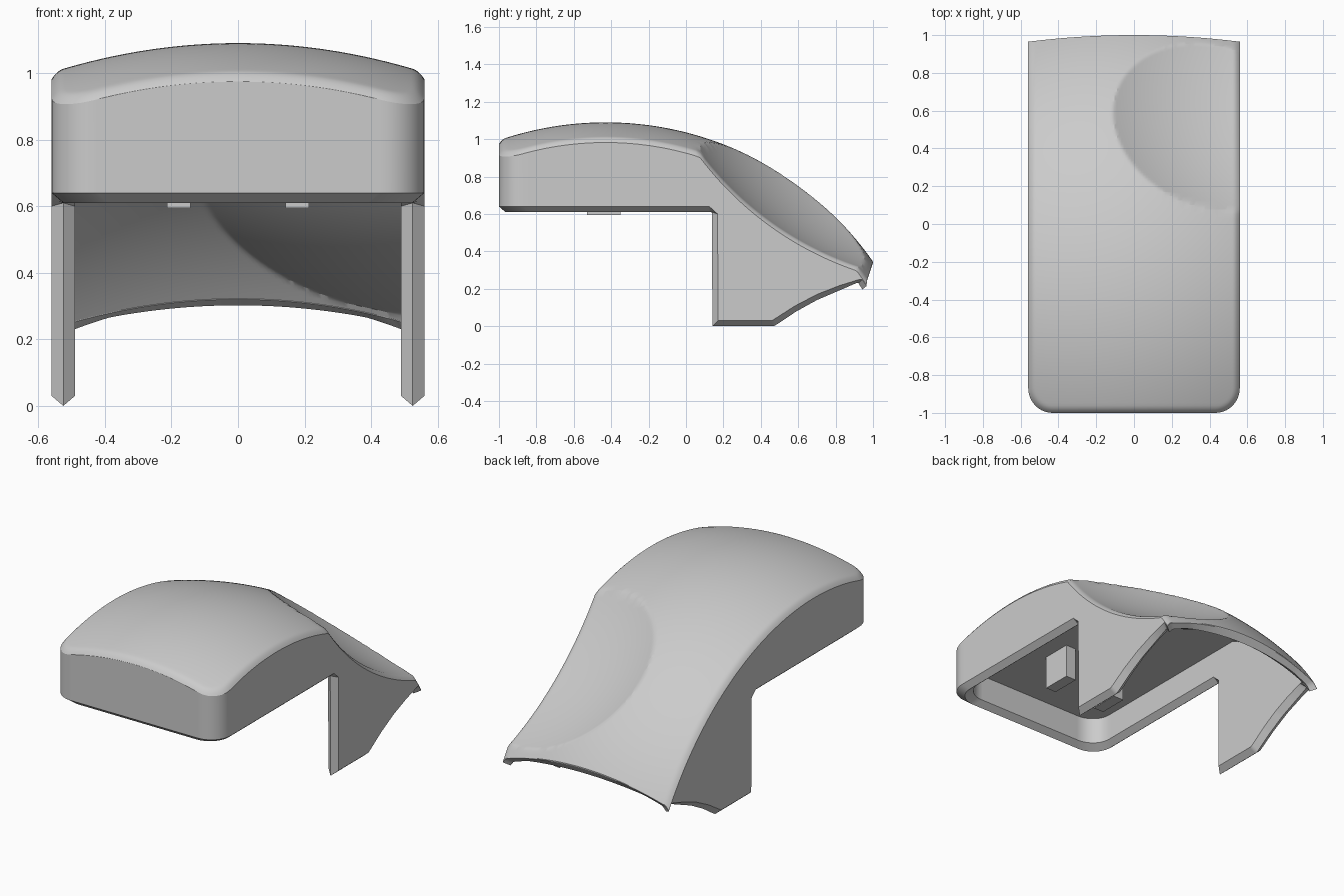
import bpy, bmesh
from math import sqrt, hypot, cos, radians

cube = bpy.data.objects.get("Cube")
if cube:
    bpy.data.objects.remove(cube, do_unlink=True)

grey = bpy.data.materials.new("plain grey")
grey.use_nodes = True
grey.diffuse_color = (0.6, 0.6, 0.6, 1)
grey.node_tree.nodes["Principled BSDF"].inputs["Base Color"].default_value = (0.6, 0.6, 0.6, 1)

HALF, CORNER, WALL, SKIN = 0.56, 0.13, 0.07, 0.05
EDGE, CEILING = 0.035, 0.8

# Lower rim along the side: y, z of the wall foot, then offset to the rim ridge
RIM = [(-1, 0.64, 0, -0.03), (0.125, 0.64, 0, -0.03), (0.169, 0.60, -0.03, 0.01),
       (0.171, 0.03, -0.03, -0.03), (0.46, 0.03, 0.01, -0.03), (0.58, 0.107, 0.01, -0.03),
       (0.70, 0.17, 0.01, -0.03), (0.82, 0.217, 0.01, -0.028), (0.965, 0.262, 0, -0.018)]


def clamp(t):
    return max(0.0, min(1.0, t))


def rim_at(y):
    for a, b in zip(RIM, RIM[1:]):
        if y <= b[0] + 1e-6:
            t = clamp((y - a[0]) / (b[0] - a[0]))
            return [p + (q - p) * t for p, q in zip(a, b)][1:]
    return RIM[-1][1:]


def half_width(y):
    k = CORNER - (y + 1)
    return HALF - CORNER + sqrt(max(0, CORNER ** 2 - k * k)) if k > 0 else HALF


def roof(x, y, skin):
    # Long arc whose radius shrinks toward the sides, with a spherical scoop on one side
    z = sqrt((1.745 - skin - 0.28 * x * x) ** 2 - (y + 0.43) ** 2) - 0.655
    s = (1.775 + skin) ** 2 - (x - 0.82) ** 2 - (y - 1.477) ** 2
    if s > 0:
        z = min(z, 1.979 - sqrt(s))
    return z


def edge_drop(x, y):
    # Rounded upper edge along the front and sides
    qx, qy = abs(x) - (HALF - CORNER), CORNER - 1 - y
    if qx > 0 and qy > 0:
        d = CORNER - hypot(qx, qy)
    else:
        d = min(HALF - abs(x), y + 1)
    return 0.02 * clamp((EDGE - d) / EDGE) ** 2


def outer_point(u, row):
    x = u * half_width(row)
    y = row + 0.035 * (1 - u * u) * clamp((row - 0.5) / 0.465)
    return x, y, roof(x, y, 0) - edge_drop(x, y)


def inner_point(u, row):
    # The inside is flat over the front box and follows the roof at the tail
    x = u * (half_width(row) - WALL)
    y = row + WALL * clamp((0.1 - row) / 1.1)
    y += (0.035 * (1 - u * u) - 0.045) * clamp((row - 0.5) / 0.465)
    return x, y, min(CEILING, roof(x, y, SKIN))


def spread(a, b, n):
    return [a + (b - a) * i / n for i in range(n + 1)]


def build_shell():
    rows = [-1 + CORNER * (1 - cos(radians(a))) for a in range(0, 91, 9)]
    rows += spread(-0.84, 0.125, 40) + [0.147, 0.169, 0.171] + spread(0.185, 0.46, 22)
    rows += spread(0.472, 0.965, 42)
    us = spread(-0.93, 0.93, 80)
    ends = [0.945, 0.96, 0.97, 0.98, 0.99, 1]
    us = [-e for e in reversed(ends)] + us + ends
    n, m = len(rows) - 1, len(us) - 1

    # Boundary loop of the row and column grid
    loop = [(0, j) for j in range(m)] + [(i, m) for i in range(n)]
    loop += [(n, j) for j in range(m, 0, -1)] + [(i, 0) for i in range(n, 0, -1)]

    bm = bmesh.new()
    skins = []
    for point in (outer_point, inner_point):
        grid = [[bm.verts.new(point(u, r)) for u in us] for r in rows]
        for i in range(n):
            for j in range(m):
                bm.faces.new((grid[i][j], grid[i][j + 1], grid[i + 1][j + 1], grid[i + 1][j]))
        skins.append(grid)

    # Walls run down to the foot, then two chamfers meet at the ridge
    rings = [[], [], [], [], []]
    for i, j in loop:
        top, ceiling = skins[0][i][j], skins[1][i][j]
        z, dy, dz = rim_at(rows[i])
        a, b = top.co, ceiling.co
        if i == n:
            za, zb = a.z - 0.005, b.z - 0.002
        else:
            za, zb = min(z, a.z - 0.005), min(z, b.z - 0.002)
        foot = bm.verts.new((a.x, a.y, za))
        inner_foot = bm.verts.new((b.x, b.y, zb))
        ridge = bm.verts.new(((a.x + b.x) / 2, (a.y + b.y) / 2 + dy, min(za, zb) + dz))
        for ring, v in zip(rings, (top, foot, ridge, inner_foot, ceiling)):
            ring.append(v)
    for p, q in zip(rings, rings[1:]):
        for k in range(len(loop)):
            l = (k + 1) % len(loop)
            bm.faces.new((p[k], p[l], q[l], q[k]))
    bmesh.ops.recalc_face_normals(bm, faces=bm.faces[:])
    return bm


def add_object(name, bm):
    mesh = bpy.data.meshes.new(name)
    bm.to_mesh(mesh)
    bm.free()
    mesh.materials.append(grey)
    obj = bpy.data.objects.new(name, mesh)
    bpy.context.collection.objects.link(obj)
    return obj


shell = add_object("curved_shell", build_shell())
bpy.ops.object.select_all(action='DESELECT')
shell.select_set(True)
bpy.context.view_layer.objects.active = shell
bpy.ops.object.shade_smooth_by_angle(angle=radians(25))

# Two short posts hanging from the flat ceiling inside
for side, name in ((-1, "right_post"), (1, "left_post")):
    bm = bmesh.new()
    bmesh.ops.create_cube(bm, size=1)
    bmesh.ops.scale(bm, vec=(0.07, 0.18, 0.225), verts=bm.verts)
    bmesh.ops.translate(bm, vec=(side * 0.178, -0.44, 0.7075), verts=bm.verts)
    add_object(name, bm)
